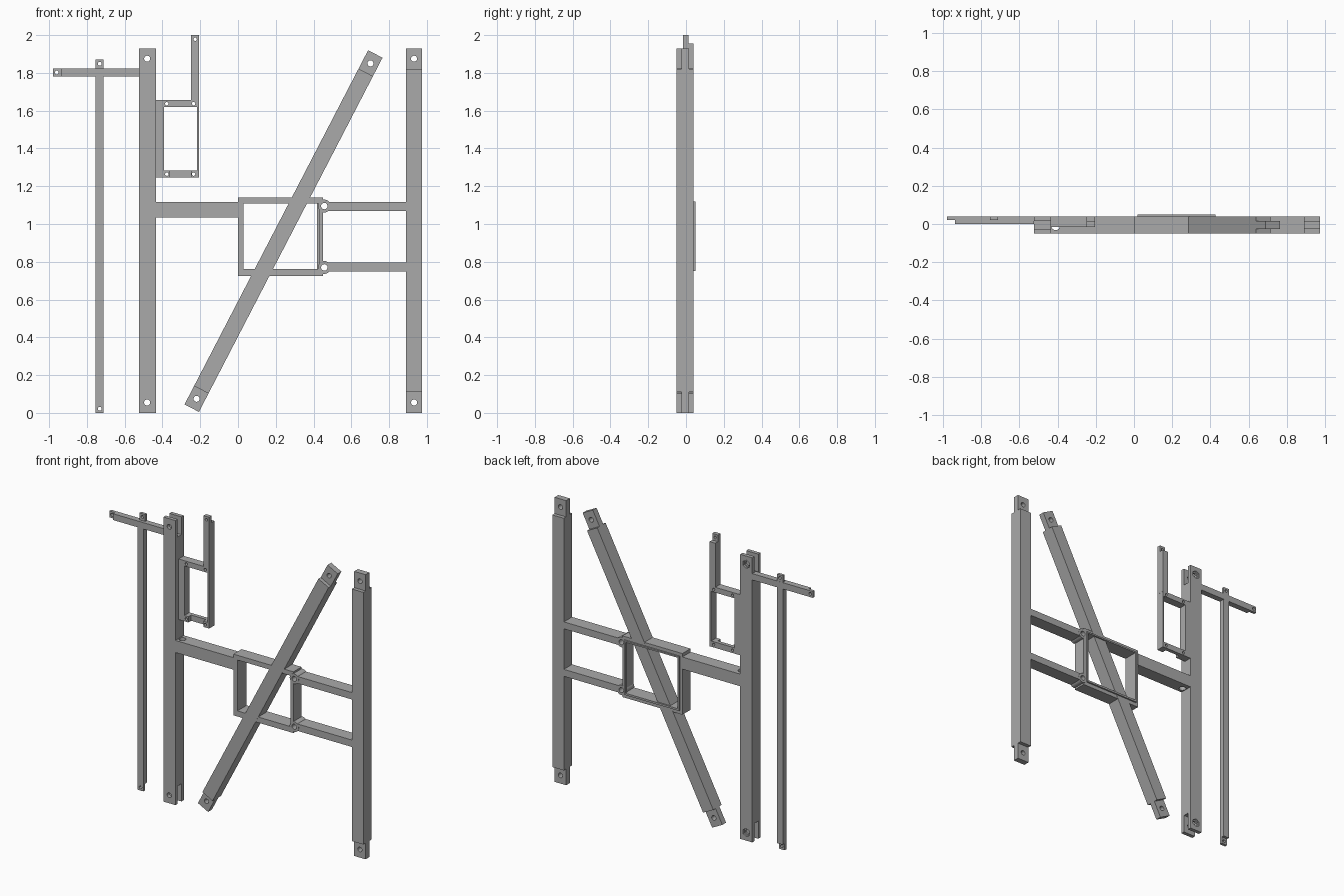
import bpy, bmesh, math
from mathutils import Matrix, Vector

cube = bpy.data.objects.get("Cube")
if cube:
    bpy.data.objects.remove(cube, do_unlink=True)

grey = bpy.data.materials.new("plain grey")
grey.use_nodes = True
grey.diffuse_color = (0.4, 0.4, 0.4, 1)
grey.node_tree.nodes["Principled BSDF"].inputs["Base Color"].default_value = (0.4, 0.4, 0.4, 1)

FRONT, BACK = -0.05, 0.04      # full thickness of the structure
T0, T1 = -0.025, 0.015         # thickness of tongues and slots
FAR = 0.2                      # overshoot for cutters


def make_object(name, bm):
    mesh = bpy.data.meshes.new(name)
    bm.to_mesh(mesh)
    bm.free()
    mesh.materials.append(grey)
    obj = bpy.data.objects.new(name, mesh)
    bpy.context.scene.collection.objects.link(obj)
    return obj


def box(name, x, y, z):
    bm = bmesh.new()
    bmesh.ops.create_cube(bm, size=1)
    for v in bm.verts:
        v.co = Vector([(r[0] + r[1]) / 2 + c * (r[1] - r[0]) for c, r in zip(v.co, (x, y, z))])
    return make_object(name, bm)


def cylinder(name, x, z, radius, y=(-FAR, FAR), sides=32):
    # Round or hexagonal bar running front to back
    bm = bmesh.new()
    bmesh.ops.create_cone(bm, cap_ends=True, segments=sides, radius1=radius,
                          radius2=radius, depth=y[1] - y[0])
    turn = Matrix.Rotation(math.pi / 2, 4, 'X')
    bmesh.ops.transform(bm, matrix=Matrix.Translation((x, sum(y) / 2, z)) @ turn, verts=bm.verts)
    return make_object(name, bm)


def cut(obj, cutters):
    for c in cutters:
        c.hide_render = True
        mod = obj.modifiers.new("cut", 'BOOLEAN')
        mod.operation = 'DIFFERENCE'
        mod.solver = 'EXACT'
        mod.object = c
    bpy.context.view_layer.update()
    deps = bpy.context.evaluated_depsgraph_get()
    mesh = bpy.data.meshes.new_from_object(obj.evaluated_get(deps))
    obj.modifiers.clear()
    obj.data = mesh
    for c in cutters:
        bpy.data.objects.remove(c, do_unlink=True)
    return obj


def hole(x, z, radius=0.016):
    return cylinder("hole", x, z, radius)


def tongued_bar(name, cx, low, high, hole_inset):
    # Square bar with a thin drilled tongue at each end
    x = (cx - 0.043, cx + 0.043)
    cutters = []
    for end, inward in ((low, 1), (high, -1)):
        z = sorted((end - inward * FAR, end + inward * 0.11))
        cutters += [box("shoulder", (x[0] - FAR, x[1] + FAR), (-FAR, T0), z),
                    box("shoulder", (x[0] - FAR, x[1] + FAR), (T1, FAR), z),
                    hole(cx, end + inward * hole_inset)]
    return cut(box(name, x, (FRONT, BACK), (low, high)), cutters)


# Tongued bars: upright and leaning
tongued_bar("right_post", 0.932, 0, 1.93, 0.055)
leaning = tongued_bar("diagonal_bar", 0, -1.056, 1.056, 0.056)
leaning.location = (0.241, 0, 0.9625)
leaning.rotation_euler = (0, math.radians(27.4), 0)

# Forked post with nut pockets on its back
cutters = []
for end, inward in ((0, 1), (1.93, -1)):
    cutters += [box("slot", (-1, 0), (T0, T1), sorted((end - inward * FAR, end + inward * 0.12))),
                hole(-0.481, end + inward * 0.055),
                cylinder("nut_pocket", -0.481, end + inward * 0.055, 0.028, (0.028, FAR), 6)]
cut(box("forked_post", (-0.525, -0.435), (FRONT, BACK), (0, 1.93)), cutters)

# Crossbar with a vertical hole beside the post
bm = bmesh.new()
bmesh.ops.create_cone(bm, cap_ends=True, segments=32, radius1=0.022, radius2=0.022, depth=1)
bmesh.ops.translate(bm, vec=(-0.41, -0.01, 1), verts=bm.verts)
cut(box("left_crossbar", (-0.436, 0.002), (FRONT, BACK), (1.035, 1.117)),
    [make_object("crossbar_hole", bm)])

# Central frame and its raised back lip
cut(box("central_frame", (0, 0.45), (FRONT + 0.001, BACK - 0.001), (0.725, 1.14)),
    [box("opening", (0.03, 0.428), (-FAR, FAR), (0.763, 1.108)),
     hole(0.457, 1.095, 0.03), hole(0.457, 0.77, 0.03)])
cut(box("frame_lip", (0.018, 0.428), (0.035, 0.05), (0.75, 1.118)),
    [box("opening", (0.03, 0.418), (-FAR, FAR), (0.763, 1.108))])

# Hinge rings and the rails to the right post
for label, z, rail in (("upper", 1.095, (1.07, 1.117)), ("lower", 0.77, (0.748, 0.795))):
    cut(cylinder(label + "_hinge_ring", 0.457, z, 0.034, (FRONT, BACK)), [hole(0.457, z, 0.017)])
    cut(box(label + "_right_rail", (0.457, 0.892), (FRONT + 0.001, BACK - 0.001), rail),
        [hole(0.457, z, 0.03)])

# Thin side arm and hanging rod
cut(box("side_arm", (-0.98, -0.523), (0, BACK), (1.78, 1.823)),
    [box("arm_step", (-2, -0.937), (-FAR, 0.02), (1, 2)), hole(-0.96, 1.802, 0.01)])
cut(box("hanging_rod", (-0.754, -0.711), (0.0005, BACK - 0.0005), (0, 1.87)),
    [box("top_step", (-1, 0), (-FAR, 0.02), (1.823, 2)),
     box("bottom_step", (-1, 0), (0.02, FAR), (-1, 0.045)),
     hole(-0.732, 1.848, 0.01), hole(-0.732, 0.022, 0.01)])

# Open bracket with a recessed sill and corner holes
depth = (-0.015, BACK)
cutters = [box("opening", (-0.392, -0.217), (-FAR, FAR), (1.284, 1.62)),
           box("sill_recess", (-0.362, -0.25), (-FAR, 0.015), (1, 1.4))]
cutters += [hole(x, z, 0.009) for x in (-0.377, -0.235) for z in (1.264, 1.637)]
cut(box("bracket", (-0.436, -0.206), depth, (1.245, 1.656)), cutters)
cut(box("bracket_arm", (-0.248, -0.2055), depth, (1.65, 2)),
    [box("arm_step", (-1, 1), (0.012, FAR), (1.955, 3)), hole(-0.227, 1.978, 0.009)])

# Smooth round walls while keeping crisp edges
for obj in bpy.context.scene.objects:
    if obj.type == 'MESH':
        obj.select_set(True)
        bpy.context.view_layer.objects.active = obj
bpy.ops.object.shade_smooth_by_angle(angle=math.radians(30))
